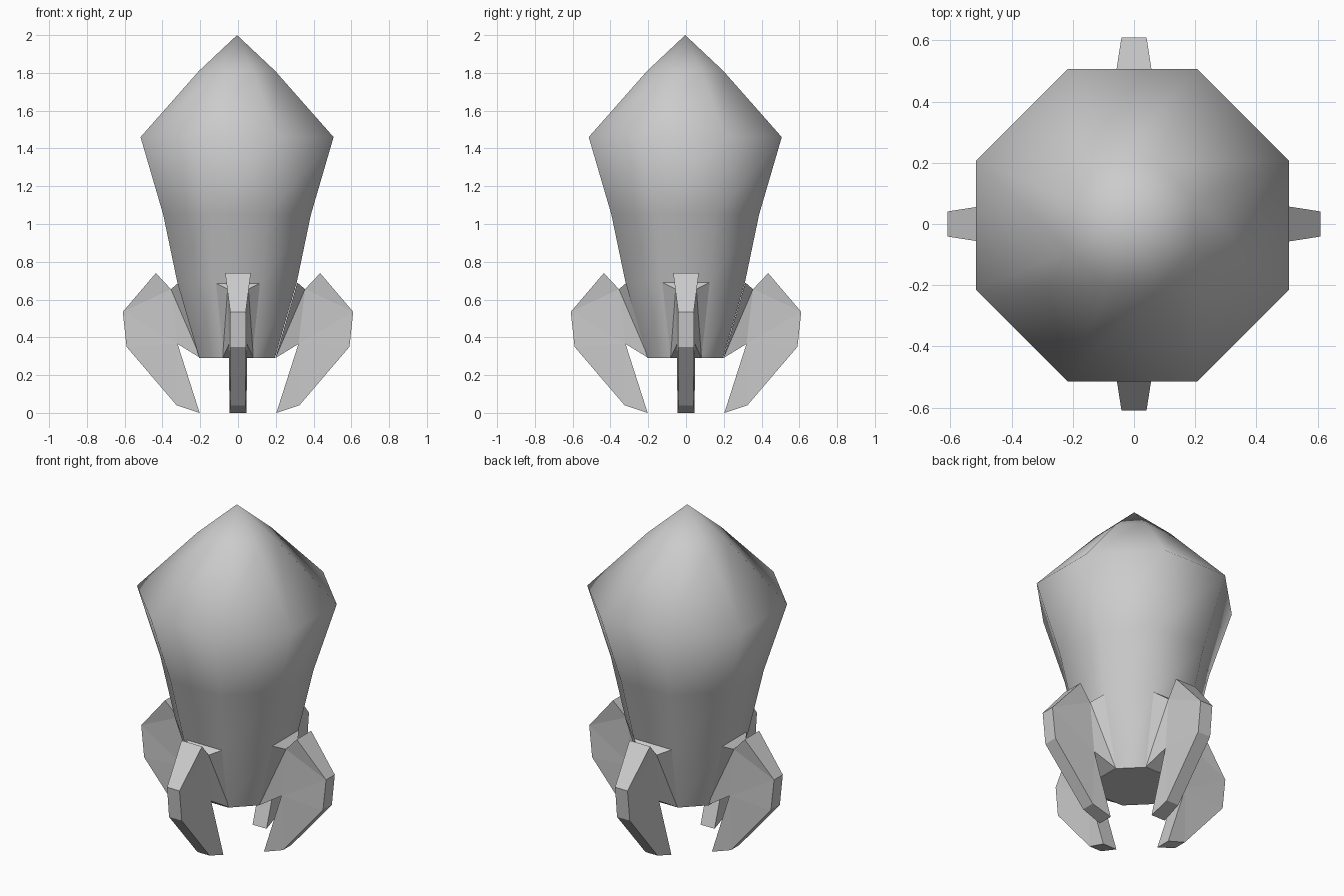
import bpy
import bmesh
import math
from mathutils import Matrix, Vector

cube = bpy.data.objects.get("Cube")
if cube:
    bpy.data.objects.remove(cube, do_unlink=True)

grey = bpy.data.materials.new("light_grey")
grey.use_nodes = True
colour = (0.6, 0.6, 0.6, 1)
grey.diffuse_color = colour
grey.node_tree.nodes["Principled BSDF"].inputs["Base Color"].default_value = colour


def finish(name, bm):
    """Turn a bmesh into a named object with the shared material."""
    bmesh.ops.recalc_face_normals(bm, faces=bm.faces[:])
    mesh = bpy.data.meshes.new(name)
    bm.to_mesh(mesh)
    bm.free()
    mesh.materials.append(grey)
    obj = bpy.data.objects.new(name, mesh)
    bpy.context.collection.objects.link(obj)
    return obj


# Hull: smooth octagonal rings, flats towards the axes, closed by a pointed nose
SIDES = 8
HULL = [(0.2, 0.29), (0.316, 0.69), (0.391, 1.05), (0.511, 1.46), (0.202, 1.81)]
bm = bmesh.new()
rings = []
for apothem, z in HULL:
    radius = apothem / math.cos(math.pi / SIDES)
    angles = [(i + 0.5) * math.tau / SIDES for i in range(SIDES)]
    rings.append([bm.verts.new((radius * math.cos(a) - 0.005,
                                radius * math.sin(a) - 0.004, z)) for a in angles])
nose = bm.verts.new((-0.005, -0.004, 2))
for i in range(SIDES):
    j = (i + 1) % SIDES
    for low, high in zip(rings, rings[1:]):
        bm.faces.new((low[i], low[j], high[j], high[i]))
    bm.faces.new((rings[-1][i], rings[-1][j], nose))
for face in bm.faces:
    face.smooth = True
base = bm.faces.new(rings[0])
base.smooth = False
for edge in base.edges:
    edge.smooth = False
finish("hull", bm)

# Fin outline: distance from the axis, half thickness, height
FIN = {
    "root_low": (0.198, 0.082, 0.29),
    "root_top": (0.314, 0.125, 0.69),
    "notch": (0.355, 0.055, 0.655),
    "peak": (0.435, 0.068, 0.74),
    "shoulder": (0.61, 0.041, 0.535),
    "elbow": (0.59, 0.042, 0.35),
    "heel": (0.325, 0.04, 0.04),
    "toe": (0.203, 0.046, 0.0),
    "crotch": (0.32, 0.047, 0.365),
}
FIN_SIDE = [
    ("root_low", "root_top", "notch"), ("root_low", "notch", "crotch"),
    ("notch", "peak", "shoulder"), ("notch", "shoulder", "crotch"),
    ("crotch", "shoulder", "elbow"), ("crotch", "elbow", "heel"),
    ("crotch", "heel", "toe"),
]


def build_fin(name, angle):
    """Build one flat-shaded fin and turn it around the hull."""
    turn = Matrix.Rotation(angle, 3, "Z")
    bm = bmesh.new()
    left, right = [
        {key: bm.verts.new(turn @ Vector((r, side * half, z)))
         for key, (r, half, z) in FIN.items()} for side in (1, -1)]
    for part in (left, right):
        for keys in FIN_SIDE:
            bm.faces.new([part[k] for k in keys])
    outline = list(FIN)
    for a, b in zip(outline, outline[1:] + outline[:1]):
        bm.faces.new((left[a], left[b], right[b], right[a]))
    finish(name, bm)


for index, name in enumerate(("left_fin", "back_fin", "right_fin", "front_fin")):
    build_fin(name, index * math.pi / 2)
